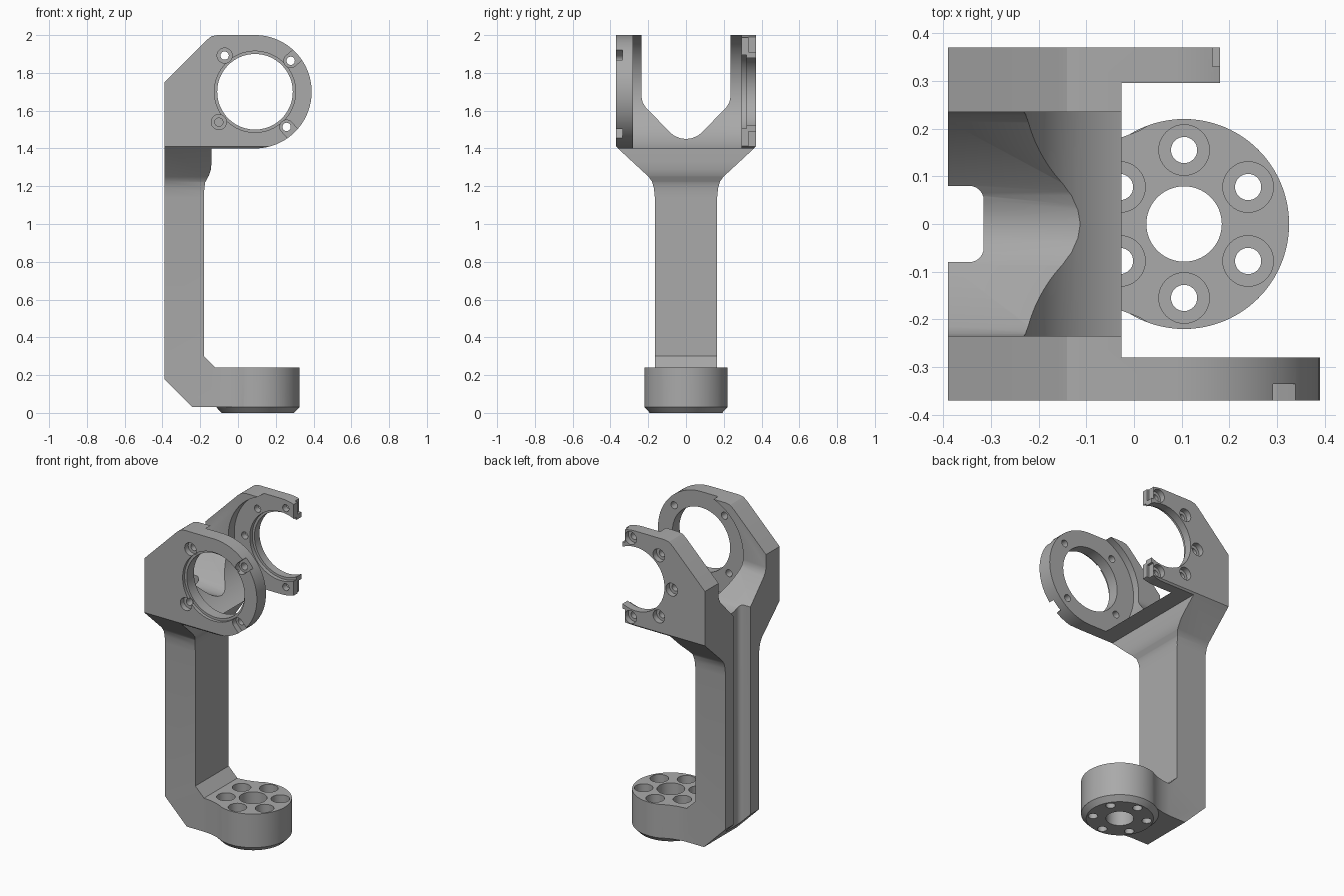
import bpy, bmesh
from math import sin, cos, pi, radians
from mathutils import Vector, Matrix

cube = bpy.data.objects.get("Cube")
if cube:
    bpy.data.objects.remove(cube, do_unlink=True)

mat = bpy.data.materials.new("machined_grey")
mat.use_nodes = True
GREY = (0.4, 0.4, 0.4, 1)
mat.diffuse_color = GREY
mat.node_tree.nodes["Principled BSDF"].inputs["Base Color"].default_value = GREY


def prism(name, pts, axis, lo, hi):
    """Extrude a closed 2D profile along one axis."""
    place = {"x": lambda a, b, t: (t, a, b),
             "y": lambda a, b, t: (a, t, b),
             "z": lambda a, b, t: (a, b, t)}[axis]
    bm = bmesh.new()
    rings = [[bm.verts.new(place(a, b, t)) for a, b in pts] for t in (lo, hi)]
    for ring in rings:
        bm.faces.new(ring)
    n = len(pts)
    for i in range(n):
        j = (i + 1) % n
        bm.faces.new((rings[0][i], rings[0][j], rings[1][j], rings[1][i]))
    bmesh.ops.recalc_face_normals(bm, faces=bm.faces)
    me = bpy.data.meshes.new(name)
    bm.to_mesh(me)
    bm.free()
    me.materials.append(mat)
    ob = bpy.data.objects.new(name, me)
    bpy.context.collection.objects.link(ob)
    return ob


def arc(cx, cy, r, a0, a1, n):
    return [(cx + r * cos(radians(a0 + (a1 - a0) * i / n)),
             cy + r * sin(radians(a0 + (a1 - a0) * i / n))) for i in range(n + 1)]


def disc(axis, cx, cy, r, lo, hi, n=48):
    return prism("cutter", arc(cx, cy, r, 0, 360, n)[:-1], axis, lo, hi)


def combine(ob, other, op="DIFFERENCE"):
    """Apply a boolean and discard the second solid."""
    mod = ob.modifiers.new("bool", "BOOLEAN")
    mod.operation, mod.solver, mod.object = op, "EXACT", other
    bpy.context.view_layer.objects.active = ob
    bpy.ops.object.modifier_apply(modifier=mod.name)
    bpy.data.objects.remove(other, do_unlink=True)


def slot(cx, cz, ang, r, length, lo, hi):
    """Radial slot along y, open outward."""
    pts = arc(0, 0, r, 90, 270, 16) + [(length, -r), (length, r)]
    c, s = cos(radians(ang)), sin(radians(ang))
    return prism("cutter", [(cx + a * c - b * s, cz + a * s + b * c) for a, b in pts], "y", lo, hi)


HX, HZ = 0.09, 1.70      # motor axis
BX = 0.105               # base axis

# Arm body: side profile crossed with front profile
side = [(-.39, .18), (-.24, .03), (-.12, .03), (-.12, .24), (-.18, .30),
        (-.18, 1.17), (-.174, 1.22), (-.155, 1.255), (-.143, 1.29), (-.14, 1.33), (-.14, 1.40)]
side += arc(HX, HZ, .30, -90, 90, 48)
side += [(-.11, 2.0), (-.14, 1.994), (-.165, 1.975), (-.39, 1.75)]
body = prism("yoke_arm", side, "y", -.37, .37)

flare = [(.165, 0), (.165, 1.14), (.17, 1.19), (.18, 1.225), (.198, 1.25), (.36, 1.4), (.37, 1.41), (.37, 2.1)]
throat = [(.235, 2.1), (.235, 1.67), (.23, 1.645), (.215, 1.62), (.085, 1.485), (.06, 1.466), (.03, 1.454)]
yoke = flare + throat + [(0, 1.45)]
yoke += [(-y, z) for y, z in reversed(throat)] + [(-y, z) for y, z in reversed(flare)]
combine(body, prism("cutter", yoke, "x", -.5, .5), "INTERSECT")

# Motor clearance between the two plates
combine(body, disc("y", HX, HZ, .322, -.28, .295, 96))

# Cable channel down the back of the stem
channel = [(-.5, -.08)] + arc(-.345, -.05, .03, -90, 0, 6) + arc(-.345, .05, .03, 0, 90, 6) + [(-.5, .08)]
combine(body, prism("cutter", channel, "z", -.1, 2.5))

# Motor openings; the rear plate is an open C
combine(body, disc("y", HX, HZ, .20, -.5, .5, 96))
combine(body, disc("y", HX, HZ, .215, -.38, -.35, 96))
combine(body, disc("y", HX, HZ, .215, .28, .32, 96))
combine(body, prism("cutter", [(.18, 1.3), (.5, 1.3), (.5, 2.1), (.18, 2.1)], "y", .2, .5))
for s in (-1, 1):
    z0, z1 = sorted((HZ + s * .21, HZ + s * .32))
    combine(body, prism("cutter", [(.165, z0), (.3, z0), (.3, z1), (.165, z1)], "y", .33, .5))

# Front plate screw holes, the outer pair opening through the rim
for ang in (130, 41, 220, 312):
    x, z = HX + .25 * cos(radians(ang)), HZ + .25 * sin(radians(ang))
    combine(body, disc("y", x, z, .022, -.5, -.2, 24))
    if cos(radians(ang)) > 0:
        combine(body, slot(x, z, ang, .036, .1, -.5, -.335))
    else:
        combine(body, disc("y", x, z, .04, -.5, -.335, 32))

# Rear plate screw holes
for ang in (82, 130, 180, 230, 278):
    x, z = HX + .25 * cos(radians(ang)), HZ + .25 * sin(radians(ang))
    combine(body, disc("y", x, z, .022, .2, .5, 24))
    combine(body, disc("y", x, z, .04, .335, .5, 32))

# Base flange with blended neck
neck = [(-.12, .165), (-.07, .17), (-.03, .18), (.01, .195)]
outline = [(x, -y) for x, y in neck] + arc(BX, 0, .22, -110, 110, 72) + neck[::-1]
base = prism("base", outline, "z", .03, .24)

# Tapered boss under the flange
boss = disc("z", BX, 0, .22, 0, .03, 96)
for v in boss.data.vertices:
    if v.co.z < .01:
        v.co.x = BX + (v.co.x - BX) * .87
        v.co.y *= .87
combine(base, boss, "UNION")

# Flange bores
combine(base, disc("z", BX, 0, .079, -.1, .4, 64))
for i in range(6):
    x, y = BX + .155 * cos(pi / 6 + i * pi / 3), .155 * sin(pi / 6 + i * pi / 3)
    combine(base, disc("z", x, y, .0275, -.1, .4, 32))
    combine(base, disc("z", x, y, .053, .14, .4, 40))
combine(body, base, "UNION")

# Smooth shading on curved walls
bpy.ops.object.select_all(action="DESELECT")
body.select_set(True)
bpy.context.view_layer.objects.active = body
bpy.ops.object.shade_smooth_by_angle(angle=radians(25))
